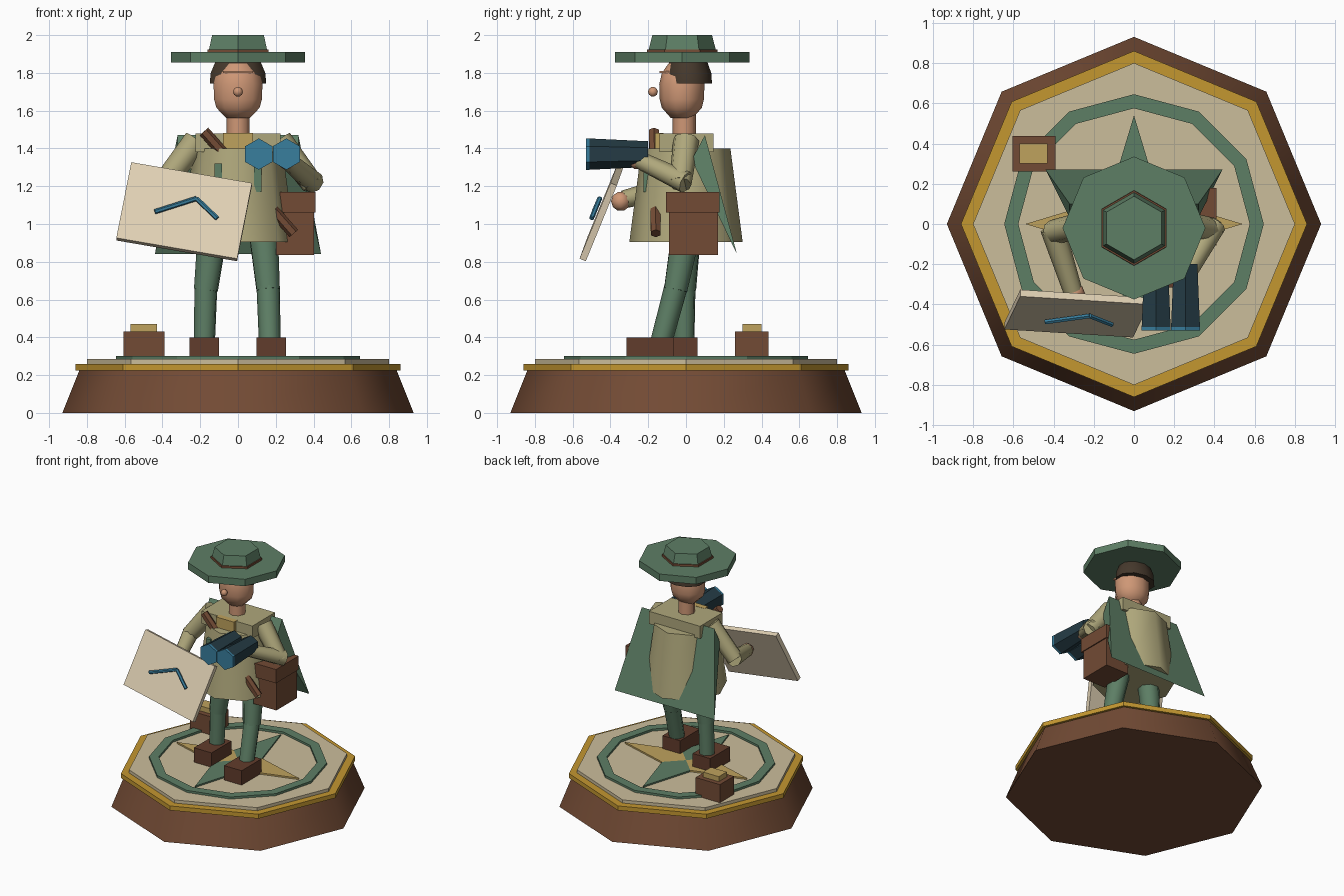
import bpy, math
from mathutils import Vector, Matrix

if "Cube" in bpy.data.objects:
    bpy.data.objects.remove(bpy.data.objects["Cube"])

COLORS = {
    "green": (0.11, 0.21, 0.13), "brown": (0.17, 0.07, 0.035), "dark_brown": (0.12, 0.045, 0.025),
    "gold": (0.55, 0.31, 0.03), "brass": (0.52, 0.36, 0.11), "cream": (0.60, 0.51, 0.33),
    "paper": (0.75, 0.64, 0.46), "khaki": (0.43, 0.39, 0.20), "skin": (0.62, 0.31, 0.18),
    "hair": (0.06, 0.04, 0.025), "navy": (0.018, 0.045, 0.06), "blue": (0.04, 0.21, 0.34),
}
MATS = {}
for key, col in COLORS.items():
    MATS[key] = bpy.data.materials.new(key)
    MATS[key].diffuse_color = (*col, 1)


def mesh(name, verts, faces, color, matrix=Matrix(), smooth=False):
    me = bpy.data.meshes.new(name)
    me.from_pydata([matrix @ Vector(v) for v in verts], [], faces)
    me.materials.append(MATS[color])
    if smooth:
        me.shade_smooth()
        me.set_sharp_from_angle(angle=math.radians(50))
    ob = bpy.data.objects.new(name, me)
    bpy.context.collection.objects.link(ob)
    return ob


def loft(name, color, rings, n=8, center=(0, 0), scale=(1, 1), phase=90.0, matrix=Matrix(), smooth=False):
    """Stack of regular n-gons given as (radius, z)."""
    verts, faces = [], []
    for r, z in rings:
        for i in range(n):
            a = math.radians(phase) + math.tau * i / n
            verts.append((center[0] + r * scale[0] * math.cos(a), center[1] + r * scale[1] * math.sin(a), z))
    for k in range(len(rings) - 1):
        for i in range(n):
            j = (i + 1) % n
            faces.append((k * n + i, k * n + j, k * n + n + j, k * n + n + i))
    top = (len(rings) - 1) * n
    faces += [tuple(reversed(range(n))), tuple(range(top, top + n))]
    return mesh(name, verts, faces, color, matrix, smooth)


def limb(name, color, p, q, r1, r2, n=8, smooth=True):
    """Tapered tube from p to q."""
    p, q = Vector(p), Vector(q)
    m = Matrix.Translation(p) @ (q - p).to_track_quat('Z', 'Y').to_matrix().to_4x4()
    return loft(name, color, [(r1, 0), (r2, (q - p).length)], n, matrix=m, smooth=smooth)


def box(name, color, lo, hi, matrix=Matrix()):
    v = [(x, y, z) for z in (lo[2], hi[2]) for y in (lo[1], hi[1]) for x in (lo[0], hi[0])]
    f = [(0, 2, 3, 1), (4, 5, 7, 6), (0, 1, 5, 4), (2, 6, 7, 3), (0, 4, 6, 2), (1, 3, 7, 5)]
    return mesh(name, v, f, color, matrix)


def ball(name, color, c, r):
    rings = [(r * math.sin(math.pi * t), c[2] - r * math.cos(math.pi * t)) for t in (.1, .3, .5, .7, .9)]
    return loft(name, color, rings, 8, c[:2], smooth=True)


# Octagonal plinth
loft("plinth", "brown", [(0.93, 0), (0.84, 0.225)], smooth=True)
loft("plinth_gold_rim", "gold", [(0.86, 0.225), (0.86, 0.26)])
loft("plinth_top", "cream", [(0.80, 0.26), (0.80, 0.285)])

# Compass ring and star
N = 12
rv, rf = [], []
for i in range(N):
    a = math.tau * i / N
    rv += [(r * math.cos(a), r * math.sin(a), z) for r, z in
           ((0.645, 0.28), (0.645, 0.302), (0.575, 0.302), (0.575, 0.28))]
    for k in range(4):
        b, l = 4 * ((i + 1) % N), (k + 1) % 4
        rf.append((4 * i + k, b + k, b + l, 4 * i + l))
mesh("compass_ring", rv, rf, "green")
for i in range(4):
    m = Matrix.Rotation(i * math.pi / 2, 4, 'Z')
    tri = [(0, 0), (0.125, 0.125), (0, 0.54), (-0.125, 0.125)]
    v = [(x, y, z) for z in (0.28, 0.297) for x, y in tri]
    f = [(3, 2, 1, 0), (4, 5, 6, 7)] + [(k, (k + 1) % 4, (k + 1) % 4 + 4, k + 4) for k in range(4)]
    mesh("compass_point", v, f, "brass" if i % 2 else "green", m)

# Small crate on the plinth
box("crate", "brown", (-0.605, 0.26, 0.28), (-0.39, 0.437, 0.43))
box("crate_lid", "brass", (-0.57, 0.30, 0.43), (-0.43, 0.40, 0.47))

# Boots and legs
for side, x, yb, knee, ankle in (("left", -0.178, -0.065, (-0.17, -0.01, 0.66), (-0.178, -0.012, 0.38)),
                                 ("right", 0.175, -0.19, (0.16, -0.055, 0.66), (0.168, -0.13, 0.38))):
    box(side + "_boot", "dark_brown", (x - 0.078, yb - 0.125, 0.285), (x + 0.078, yb + 0.125, 0.40))
    hip = (math.copysign(0.135, x), 0.0, 0.95)
    limb(side + "_thigh", "green", hip, (knee[0], knee[1], 0.65), 0.082, 0.066)
    limb(side + "_shin", "green", knee, ankle, 0.062, 0.058)

# Coat, shoulder yoke, collar plate and lapels
loft("coat", "khaki", [(0.30, 0.905), (0.235, 1.40)], 8, smooth=True)
box("shoulder_yoke", "khaki", (-0.225, -0.14, 1.38), (0.225, 0.145, 1.48))
box("collar_plate", "brass", (-0.08, -0.165, 1.40), (0.08, -0.12, 1.482))
for s in (-1, 1):
    box("lapel", "green", (s * 0.105 - 0.02, -0.225, 1.17), (s * 0.105 + 0.02, -0.19, 1.32))

# Cape: flat back panel with narrow side faces
cv = [(s * x, y, z) for s in (-1, 1) for x, y, z in ((0.32, 0.10, 1.47), (0.44, 0.27, 0.84), (0.32, 0.03, 1.34))]
mesh("cape", cv, [(0, 1, 4, 3), (0, 2, 1), (3, 4, 5), (2, 5, 4, 1), (0, 3, 5, 2)], "green")

# Shoulder strap and satchel
limb("strap", "brown", (-0.18, -0.17, 1.49), (0.295, -0.16, 0.95), 0.03, 0.03, 6, False)
box("satchel", "brown", (0.20, -0.09, 0.835), (0.402, 0.17, 1.10))
box("satchel_flap", "brown", (0.21, -0.107, 1.06), (0.41, 0.178, 1.17))

# Arms and hands
limb("left_upper_arm", "khaki", (-0.22, 0.0, 1.44), (-0.405, -0.04, 1.20), 0.07, 0.06)
limb("left_forearm", "khaki", (-0.405, -0.02, 1.21), (-0.305, -0.33, 1.13), 0.062, 0.048)
ball("left_hand", "skin", (-0.295, -0.345, 1.12), 0.052)
limb("right_upper_arm", "khaki", (0.22, 0.0, 1.44), (0.395, -0.03, 1.21), 0.07, 0.06)
limb("right_forearm", "khaki", (0.40, 0.0, 1.22), (0.265, -0.24, 1.335), 0.06, 0.048)
ball("right_hand", "skin", (0.255, -0.26, 1.34), 0.05)

# Binoculars
for x in (0.11, 0.256):
    for part, col, y0, y1, r0, r1 in (("binocular_barrel", "navy", -0.515, -0.20, 0.083, 0.068),
                                      ("binocular_lens", "blue", -0.53, -0.512, 0.083, 0.083)):
        limb(part, col, (x, y0, 1.37), (x, y1, 1.37), r0, r1, 6, part == "binocular_barrel").data.update()

# Map board held at a tilt, with a route line
u = Vector((0.64, -0.04, -0.11)).normalized()
v = Vector((0.08, 0.17, 0.415))
v = (v - u * v.dot(u)).normalized()
m = Matrix((u, v, u.cross(v))).transposed().to_4x4()
m.translation = (-0.285, -0.445, 1.065)
box("map_board", "paper", (-0.325, -0.22, -0.018), (0.325, 0.22, 0.018), m)
route = [(-0.44, -0.487, 1.065), (-0.22, -0.457, 1.135), (-0.11, -0.50, 1.03)]
for a, b in zip(route, route[1:]):
    limb("map_route", "blue", a, b, 0.013, 0.013, 6)

# Neck, head, nose and hair
loft("neck", "skin", [(0.062, 1.45), (0.062, 1.60)], 8, (0, -0.01), smooth=True)
loft("head", "skin", [(0.065, 1.56), (0.12, 1.615), (0.133, 1.66), (0.136, 1.74), (0.12, 1.80), (0.08, 1.85)], 10,
     (0, -0.022), (1, 0.88), smooth=True)
ball("nose", "skin", (0, -0.175, 1.70), 0.026)
loft("hair", "hair", [(0.157, 1.745), (0.152, 1.80), (0.125, 1.86)], 10, (0, 0.012), (1, 0.8), smooth=True)
box("brow_strip", "skin", (-0.08, -0.14, 1.80), (0.08, -0.03, 1.81))

# Wide-brimmed hat
loft("hat_brim", "green", [(0.355, 1.855), (0.355, 1.91)], 8, (0, -0.02))
loft("hat_band", "brown", [(0.188, 1.905), (0.186, 1.925)], 6, (0, -0.02))
loft("hat_crown", "green", [(0.182, 1.905), (0.158, 2.0)], 6, (0, -0.02))

for m in bpy.data.materials:
    if m.users and not m.is_grease_pencil:
        m.use_nodes = True
        m.node_tree.nodes["Principled BSDF"].inputs["Base Color"].default_value = m.diffuse_color
